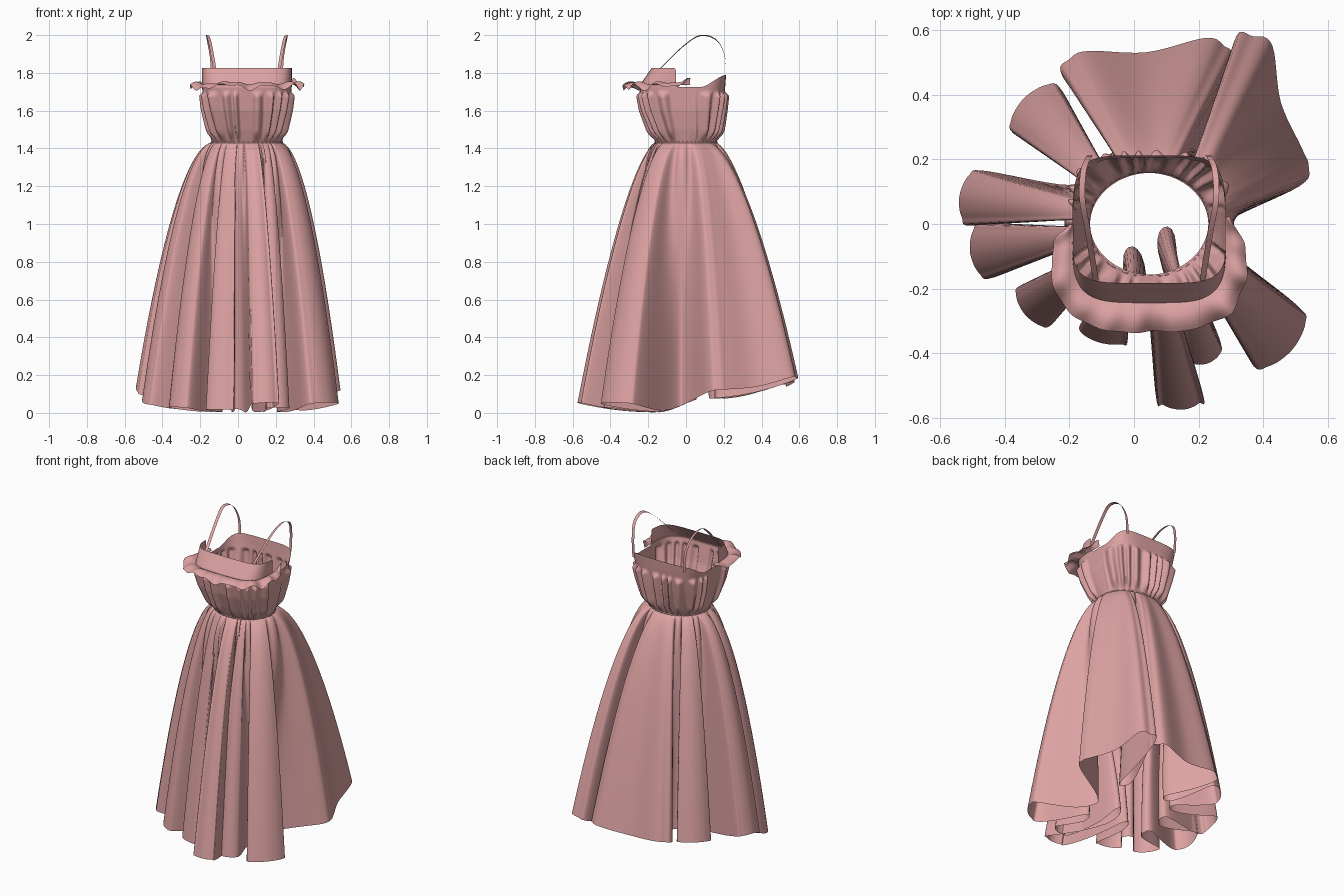
import bpy
import math
from mathutils import Vector

cube = bpy.data.objects.get("Cube")
if cube:
    bpy.data.objects.remove(cube)

WAIST_Z = 1.43
CX = 0.047
CENTRE = Vector((CX, 0))

cloth = bpy.data.materials.new("dusty_pink_cloth")
cloth.use_nodes = True
PINK = (0.72, 0.36, 0.36, 1)
cloth.diffuse_color = PINK
shader = cloth.node_tree.nodes["Principled BSDF"]
shader.inputs["Base Color"].default_value = PINK
shader.inputs["Roughness"].default_value = 0.8


def sheet(name, rows, closed):
    """Join rows of points into one smooth cloth sheet."""
    n = len(rows[0])
    verts = [p for row in rows for p in row]
    faces = []
    for i in range(len(rows) - 1):
        for j in range(n if closed else n - 1):
            k = (j + 1) % n
            faces.append((i * n + j, i * n + k, (i + 1) * n + k, (i + 1) * n + j))
    mesh = bpy.data.meshes.new(name)
    mesh.from_pydata(verts, [], faces)
    mesh.materials.append(cloth)
    mesh.polygons.foreach_set("use_smooth", [True] * len(faces))
    obj = bpy.data.objects.new(name, mesh)
    bpy.context.collection.objects.link(obj)


def smooth(t):
    t = max(0.0, min(1.0, t))
    return t * t * (3 - 2 * t)


def spline(pts, steps, closed):
    """Catmull-Rom curve through the given points."""
    n = len(pts)
    out = []
    for i in range(n if closed else n - 1):
        if closed:
            a, b, c, d = (pts[(i + k) % n] for k in (-1, 0, 1, 2))
        else:
            a, b, c, d = (pts[max(0, min(n - 1, i + k))] for k in (-1, 0, 1, 2))
        for s in range(steps):
            t = s / steps
            out.append(b + (c - a) * (t / 2) + (a * 2 - b * 5 + c * 4 - d) * (t * t / 2)
                       + (b * 3 - a - c * 3 + d) * (t ** 3 / 2))
    if not closed:
        out.append(pts[-1])
    return out


# Skirt folds, anticlockwise: both ends of the fold, its radius, the valley after it
FOLDS = [
    ((0.455, 0.18), (0.365, 0.495), 0.085, (0.23, 0.20)),
    ((0.22, 0.495), (-0.14, 0.455), 0.08, (-0.08, 0.22)),
    ((-0.27, 0.36), (-0.31, 0.32), 0.07, (-0.18, 0.15)),
    ((-0.47, 0.10), (-0.48, 0.06), 0.065, (-0.21, 0.02)),
    ((-0.445, -0.06), (-0.44, -0.10), 0.065, (-0.18, -0.10)),
    ((-0.31, -0.23), (-0.28, -0.26), 0.055, (-0.11, -0.19)),
    ((-0.12, -0.32), (-0.06, -0.33), 0.045, (0.0, -0.11)),
    ((0.125, -0.51), (0.15, -0.52), 0.06, (0.10, -0.06)),
    ((0.20, -0.38), (0.215, -0.38), 0.055, (0.23, -0.17)),
    ((0.41, -0.36), (0.45, -0.31), 0.08, (0.28, -0.03)),
]
hem_points = []
for start, end, r, valley in FOLDS:
    start, end, valley = Vector(start), Vector(end), Vector(valley)
    mid = (start + end) / 2
    out = (mid - CENTRE).normalized() * r
    along = Vector((-out.y, out.x))
    # Wide folds get a shallow dent between their two rounded ends
    crest = [mid + out]
    if (end - start).length > 0.2:
        crest = [start + out, mid + out * 0.7, end + out]
    hem_points += [start - along, start + (out - along) * 0.71, *crest,
                   end + (out + along) * 0.71, end + along]
    side = (valley - CENTRE).normalized() * 0.035
    side = Vector((-side.y, side.x))
    hem_points += [valley - side, valley + side]
STEPS = 6
hem = spline(hem_points, STEPS, True)

# Waist angle of every hem point: unwrapped, then averaged over one fold
n = len(hem)
angles = []
for p in hem:
    a = math.atan2(p.y, p.x - CX)
    if angles:
        a += math.tau * round((angles[-1] - a) / math.tau)
    angles.append(a)


def angle_at(i):
    return angles[i % n] + math.tau * (i // n)


WIN = 5 * STEPS
waist_angles = [sum(angle_at(i + k) for k in range(-WIN, WIN + 1)) / (2 * WIN + 1)
                for i in range(n)]

rows = []
ROWS = 36
for i in range(ROWS + 1):
    t = (i / ROWS) ** 2
    row = []
    for a, h in zip(waist_angles, hem):
        out = Vector((math.cos(a), math.sin(a)))
        w = CENTRE + Vector((out.x * 0.185, out.y * 0.16))
        d = max(0, (h - CENTRE).length - 0.17)
        flare = smooth(d / 0.25)
        p = w + (h - w) * t ** (1 - flare * (0.48 - 0.12 * out.y ** 2))
        p += out * (0.27 * (1 - flare) * math.sqrt(t) * (1 - t) ** 2)
        back = smooth((h.y + 0.15) / 0.25)
        hem_z = 0.003 + 0.07 * back + 0.3 * d * d + 0.12 * max(0, h.y + 0.1) * d
        row.append((p.x, p.y, WAIST_Z - t * (WAIST_Z - hem_z)))
    rows.append(row)
sheet("skirt", rows, True)

# Bodice sizes by height: z, half width, half depth, y centre, squareness
PROFILE = [
    (1.43, 0.185, 0.16, 0.0, 2.0),
    (1.50, 0.205, 0.185, -0.005, 2.4),
    (1.60, 0.225, 0.21, -0.015, 3.0),
    (1.73, 0.238, 0.228, -0.02, 4.0),
    (1.83, 0.238, 0.197, 0.018, 5.0),
]


def bodice_point(a, z, push=0.0):
    for lo, hi in zip(PROFILE, PROFILE[1:]):
        if z <= hi[0]:
            break
    t = (z - lo[0]) / (hi[0] - lo[0])
    rx, ry, cy, k = (u + (v - u) * t for u, v in zip(lo[1:], hi[1:]))
    c, s = math.cos(a), math.sin(a)
    r = (abs(c) ** k + abs(s) ** k) ** (-1 / k)
    return Vector((CX + c * (rx * r + push), cy + s * (ry * r + push), z))


def rim_height(y):
    return 1.725 + 0.1 * smooth((-0.03 - y) / 0.07) + 0.065 * smooth((y - 0.08) / 0.13)


# Bodice: plain side and centre panels, gathered puffs between them
COLS = 288
rows = []
for i in range(41):
    row = []
    for j in range(COLS):
        a = math.tau * j / COLS
        rim = rim_height(bodice_point(a, 1.75).y)
        z = WAIST_Z + (rim - WAIST_Z) * i / 40
        side_gap = smooth((abs(math.sin(a)) - 0.25) / 0.12)
        centre_gap = smooth((abs(math.cos(a)) - 0.1) / 0.1) if math.sin(a) < 0 else 1
        puff = side_gap * centre_gap
        puff *= smooth((z - WAIST_Z) / 0.06) * smooth((1.705 - z) / 0.03)
        fold = math.sin(27 * a + 1.6 * math.sin(7 * a) + 3 * (z - 1.5))
        row.append(bodice_point(a, z, puff * (0.012 + 0.014 * fold)))
    rows.append(row)
sheet("bodice", rows, True)

# Waist seam: tiny gathered roll where bodice meets skirt
rows = []
for i in range(7):
    b = math.pi * i / 6
    row = []
    for j in range(COLS):
        a = math.tau * j / COLS
        gather = 0.004 + 0.003 * math.sin(48 * a)
        row.append(bodice_point(a, WAIST_Z + 0.008 * math.cos(b), gather * math.sin(b)))
    rows.append(row)
sheet("waist_seam", rows, True)

# Ruffle: wavy frill round the front, tapered at both sides
rows = []
for i in range(9):
    v = i / 8
    row = []
    for j in range(181):
        s = j / 180
        a = math.radians(176 + 194 * s)
        taper = smooth(s / 0.06) * smooth((1 - s) / 0.1)
        wave = math.sin(38 * s + 2 * math.sin(9 * s)) + 0.5 * math.sin(71 * s + 1)
        front = max(0, -math.sin(a))
        width = (0.06 + 0.035 * front + 0.004 * wave) * (0.25 + 0.75 * taper)
        p = bodice_point(a, 1.735, -0.004 + width * v)
        p.z += 0.025 * math.sin(math.pi * v * 0.8) - 0.025 * v + 0.013 * wave * v
        p.z += 0.03 * smooth((s - 0.8) / 0.2) * v
        row.append(p)
    rows.append(row)
sheet("ruffle", rows, False)

# Straps: thin ribbons arching from the front rim to the back rim
STRAP = [(0.165, -0.175, 1.785), (0.172, -0.13, 1.83), (0.192, -0.01, 1.945),
         (0.207, 0.08, 1.998), (0.203, 0.165, 1.97), (0.187, 0.207, 1.88),
         (0.18, 0.21, 1.76)]
for name, side in (("left_strap", 1), ("right_strap", -1)):
    path = spline([Vector((CX + side * x, y, z)) for x, y, z in STRAP], 10, False)
    half = Vector((0.009, 0, side * 0.003))
    sheet(name, [[p - half for p in path], [p + half for p in path]], False)
